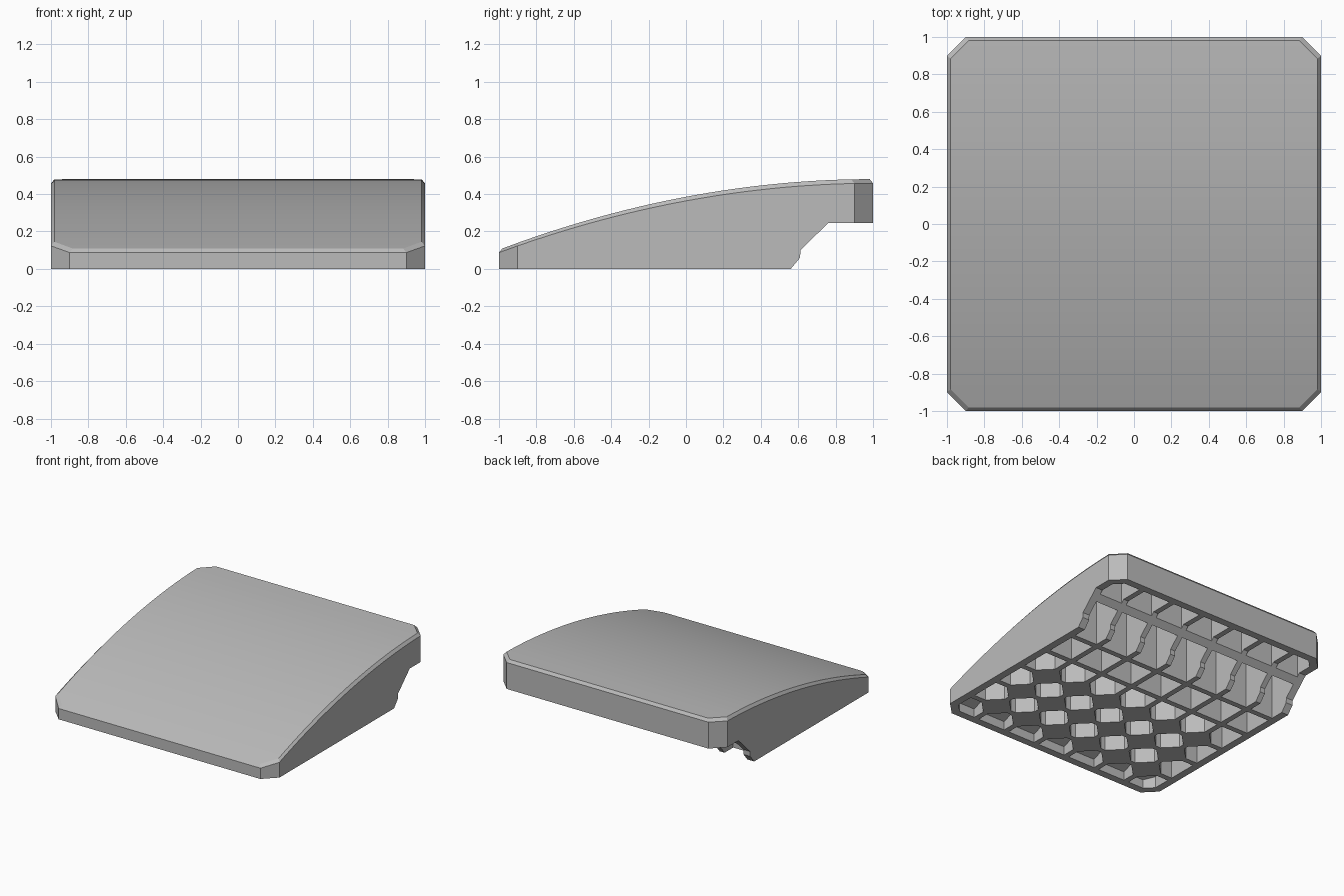
import bpy
import bmesh

cube = bpy.data.objects.get("Cube")
if cube:
    bpy.data.objects.remove(cube, do_unlink=True)

WALL, RIB, SKIN = 0.06, 0.022, 0.055   # outer wall, half rib, top thickness
PITCH = 2 / 7                          # rib spacing

grey = bpy.data.materials.new("plain_grey")
grey.use_nodes = True
grey.diffuse_color = (0.5, 0.5, 0.5, 1)
grey.node_tree.nodes["Principled BSDF"].inputs["Base Color"].default_value = (0.5, 0.5, 0.5, 1)


def make_object(name, bm):
    bmesh.ops.recalc_face_normals(bm, faces=bm.faces)
    mesh = bpy.data.meshes.new(name)
    bm.to_mesh(mesh)
    bm.free()
    mesh.materials.append(grey)
    obj = bpy.data.objects.new(name, mesh)
    bpy.context.collection.objects.link(obj)
    return obj


def top_z(y):
    """Curved upper surface, level at the back."""
    return 0.48 - 0.0944 * (1 - y) ** 2


# Underside profile: flat base, small step, slope and raised rear ledge
UNDERSIDE = [(-1, 0), (0.56, 0), (0.61, 0.06), (0.612, 0.1), (0.76, 0.245), (1, 0.245)]


def bottom_z(y):
    for (y0, z0), (y1, z1) in zip(UNDERSIDE, UNDERSIDE[1:]):
        if y <= y1:
            return z0 + (z1 - z0) * (y - y0) / (y1 - y0)
    return UNDERSIDE[-1][1]


# Wedge body: cross-sections lofted from front to back
def build_body():
    bm = bmesh.new()
    stations = sorted({-0.9 + 1.8 * i / 28 for i in range(29)} | {p[0] for p in UNDERSIDE})
    rings = []
    for y in stations:
        w = min(1, 1.9 - abs(y))             # cut plan corners
        yi, wi = y * 0.982, w * 0.982        # inset of the top edge chamfer
        half = [(w, y, bottom_z(y)), (w, y, top_z(yi) - 0.022), (wi, yi, top_z(yi))]
        ring = half + [(-x, b, z) for x, b, z in reversed(half)]
        rings.append([bm.verts.new(p) for p in ring])
    for a, b in zip(rings, rings[1:]):
        for i in range(6):
            j = (i + 1) % 6
            bm.faces.new((a[i], a[j], b[j], b[i]))
    for r in (rings[0], rings[-1]):
        bm.faces.new((r[0], r[1], r[4], r[5]))
        bm.faces.new((r[1], r[2], r[3], r[4]))
    return make_object("wedge_body", bm)


# Pockets between the ribs; corners cut where octagonal posts stand
def corner_cut(ix, iy):
    x_edge, y_edge = ix in (0, 7), iy in (0, 7)
    if x_edge and y_edge:
        return 0.065
    if not x_edge and iy in (1, 2, 3):
        return 0.1
    return 0


def edge_pos(i, side):
    if i in (0, 7):
        return (1 - WALL) * (-1 if i == 0 else 1)
    return -1 + i * PITCH + side * RIB


def build_pockets():
    bm = bmesh.new()
    for col in range(7):
        for row in range(7):
            x0, x1 = edge_pos(col, 1), edge_pos(col + 1, -1)
            y0, y1 = edge_pos(row, 1), edge_pos(row + 1, -1)
            plan = []
            # corners in order, each with its inward directions
            for cx, cy, sx, sy, flip in ((0, 0, 1, 1, False), (1, 0, -1, 1, True),
                                         (1, 1, -1, -1, False), (0, 1, 1, -1, True)):
                x, y = (x0, x1)[cx], (y0, y1)[cy]
                c = corner_cut(col + cx, row + cy)
                pair = [(x, y + sy * c), (x + sx * c, y)]
                if flip:
                    pair.reverse()
                plan += pair if c else [(x, y)]
            low, high = top_z(y0) - SKIN, top_z(y1) - SKIN
            base = [bm.verts.new((x, y, -0.1)) for x, y in plan]
            roof = [bm.verts.new((x, y, low + (high - low) * (y - y0) / (y1 - y0)))
                    for x, y in plan]
            bm.faces.new(base)
            bm.faces.new(roof)
            for i in range(len(plan)):
                j = (i + 1) % len(plan)
                bm.faces.new((base[i], base[j], roof[j], roof[i]))
    return make_object("pocket_cutter", bm)


body = build_body()
pockets = build_pockets()
pockets.hide_render = True

# Hollow the underside, leaving ribs and posts
cut = body.modifiers.new("hollow", 'BOOLEAN')
cut.operation = 'DIFFERENCE'
cut.solver = 'EXACT'
cut.object = pockets
bpy.ops.object.select_all(action='DESELECT')
body.select_set(True)
bpy.context.view_layer.objects.active = body
bpy.ops.object.modifier_apply(modifier=cut.name)
bpy.data.objects.remove(pockets, do_unlink=True)
bpy.ops.object.shade_smooth_by_angle(angle=0.3)
